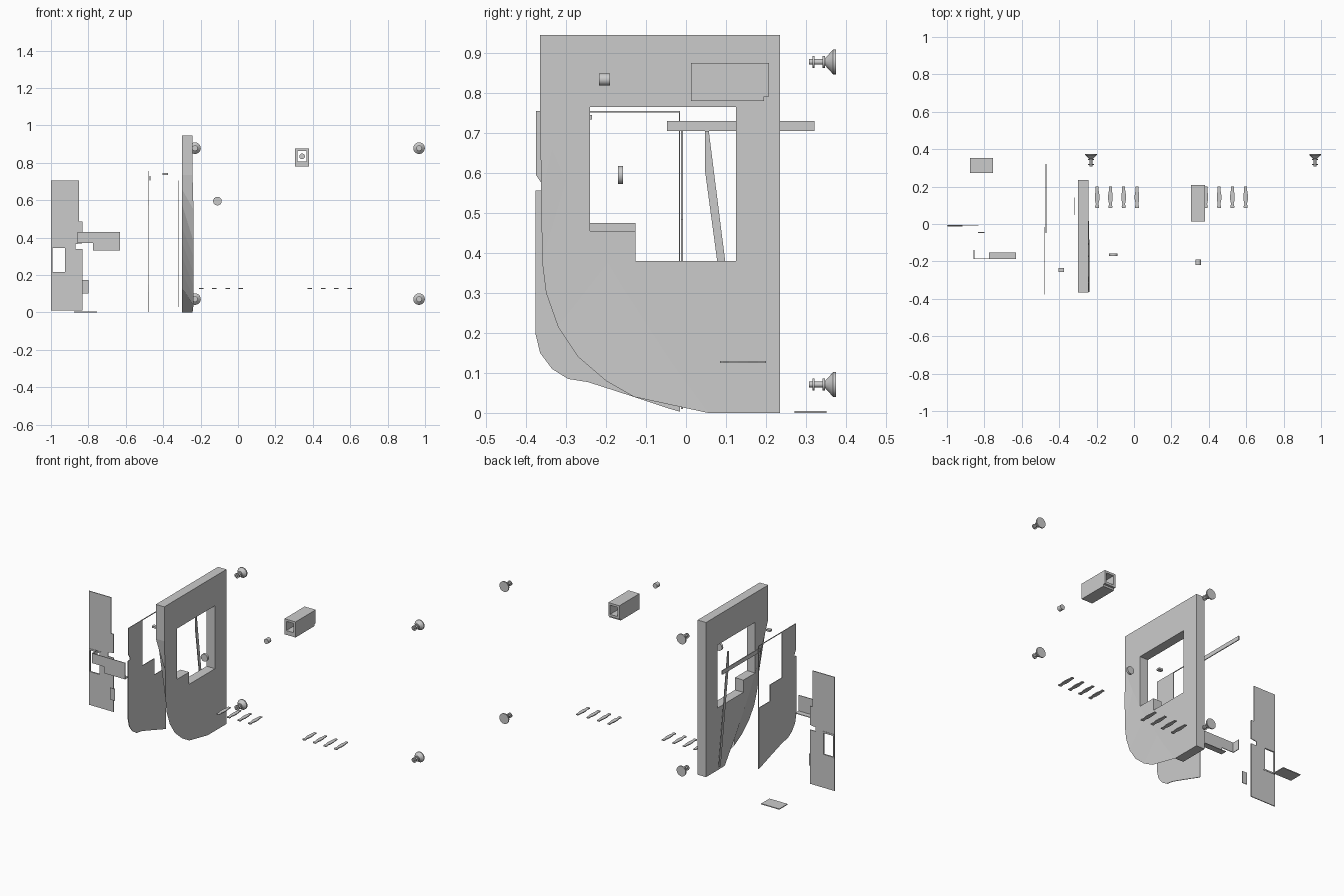
import bpy, bmesh, math
from mathutils import Vector

if "Cube" in bpy.data.objects:
    bpy.data.objects.remove(bpy.data.objects["Cube"])


def place(axis, u, v, d):
    """Put profile point (u, v) at depth d along the chosen axis."""
    return {"x": (d, u, v), "y": (u, d, v), "z": (u, v, d)}[axis]


def finish(name, bm):
    bmesh.ops.recalc_face_normals(bm, faces=bm.faces)
    mesh = bpy.data.meshes.new(name)
    bm.to_mesh(mesh)
    bm.free()
    obj = bpy.data.objects.new(name, mesh)
    bpy.context.collection.objects.link(obj)
    return obj


def prism(name, axis, profile, start, end):
    bm = bmesh.new()
    face = bm.faces.new([bm.verts.new(place(axis, u, v, start)) for u, v in profile])
    moved = bmesh.ops.extrude_face_region(bm, geom=[face])["geom"]
    shift = Vector(place(axis, 0, 0, end - start))
    bmesh.ops.translate(bm, vec=shift, verts=[g for g in moved if isinstance(g, bmesh.types.BMVert)])
    return finish(name, bm)


def rect(u0, u1, v0, v1):
    return [(u0, v0), (u1, v0), (u1, v1), (u0, v1)]


def cut(obj, axis, profile, start, end):
    cutter = prism("cutter", axis, profile, start, end)
    cutter.hide_render = True
    mod = obj.modifiers.new("opening", "BOOLEAN")
    mod.operation, mod.solver, mod.object = "DIFFERENCE", "EXACT", cutter
    bpy.context.view_layer.objects.active = obj
    bpy.ops.object.modifier_apply(modifier=mod.name)
    bpy.data.objects.remove(cutter)


def lathe(name, profile, x, z, sides=24):
    """Turn (y, radius) points about an axis along y."""
    bm = bmesh.new()
    rings = []
    for y, r in profile:
        ring = []
        for i in range(sides):
            a = math.tau * i / sides
            ring.append(bm.verts.new((x + r * math.cos(a), y, z + r * math.sin(a))))
        rings.append(ring)
    for a, b in zip(rings, rings[1:]):
        for i in range(sides):
            j = (i + 1) % sides
            bm.faces.new((a[i], a[j], b[j], b[i]))
    bm.faces.new(rings[0])
    bm.faces.new(rings[-1])
    obj = finish(name, bm)
    bpy.ops.object.select_all(action="DESELECT")
    obj.select_set(True)
    bpy.context.view_layer.objects.active = obj
    bpy.ops.object.shade_smooth_by_angle(angle=math.radians(35))
    return obj


# Thick door panel: rounded outer skin, edge chamfered back to a diagonal crease
crease = [(-.365, .735), (-.335, .66), (-.3, .58), (-.24, .455), (-.195, .375),
          (-.15, .3), (-.095, .215), (-.04, .13), (.055, 0)]
rounded = [(-.365, .735), (-.362, .55), (-.36, .38), (-.35, .3), (-.32, .215),
           (-.27, .14), (-.2, .08), (-.13, .04), (.055, 0)]
corners = [(.235, 0), (.235, .945), (-.365, .945)]
INNER, OUTER, FLARE = -.3, -.243, -.238
bm = bmesh.new()
back = [bm.verts.new((INNER, y, z)) for y, z in crease + corners]
front = [bm.verts.new((OUTER, y, z)) for y, z in crease + corners]
last = len(crease) - 1
lip = [front[0]] + [bm.verts.new((FLARE, y, z)) for y, z in rounded[1:-1]] + [front[last]]
bm.faces.new(back)
bm.faces.new(front)
for i in range(last):
    for side in (front, back):
        quad = [side[i], side[i + 1], lip[i + 1], lip[i]]
        bm.faces.new(list(dict.fromkeys(quad)))
for i in range(last, len(back)):
    j = (i + 1) % len(back)
    bm.faces.new((back[i], back[j], front[j], front[i]))
door_panel = finish("door_panel", bm)
cut(door_panel, "x", [(-.24, .455), (-.126, .455), (-.126, .38), (.125, .38),
                      (.125, .765), (-.24, .765)], -.4, -.1)

# Thin inner door skin with a notch and a stepped window
door_skin = prism("door_skin", "x", [
    (-.015, .003), (-.015, .755), (-.375, .755), (-.375, .595), (-.36, .572),
    (-.36, .556), (-.377, .556), (-.377, .2), (-.365, .15), (-.335, .11),
    (-.295, .085), (-.245, .077), (-.13, .04), (-.04, .01)], -.482, -.478)
cut(door_skin, "x", [(-.24, .475), (-.126, .475), (-.126, .375), (-.018, .375),
                     (-.018, .751), (-.24, .751)], -.6, -.4)

# Window rail, slanted channel and small catch
prism("window_rail", "x", rect(-.047, .322, .705, .73), -.472, -.467)
prism("slanted_channel", "x", [(.047, .705), (.057, .705), (.098, .38), (.142, .03),
                               (.125, .03), (.078, .38), (.047, .61)], -.322, -.318)
prism("small_catch", "y", rect(-.403, -.375, .734, .745), -.257, -.235)

# Flat side plate with cut-outs and a raised opening frame
side_plate = prism("side_plate", "y", [
    (-1, .01), (-.832, .01), (-.832, .34), (-.87, .34), (-.87, .365), (-.832, .37),
    (-.832, .485), (-.85, .485), (-.85, .705), (-1, .705)], -.012, -.007)
cut(side_plate, "y", rect(-.992, -.925, .215, .345), -.1, .1)
opening_frame = prism("opening_frame", "y", rect(-.998, -.917, .207, .355), -.014, -.005)
cut(opening_frame, "y", rect(-.992, -.925, .215, .345), -.1, .1)
prism("side_tab", "y", rect(-.833, -.8, .1, .172), -.047, -.043)

# Folded bracket: face, end tab and bottom flange
prism("bracket_face", "y", [(-.855, .37), (-.775, .37), (-.775, .33), (-.632, .33),
                            (-.632, .43), (-.855, .43)], -.188, -.184)
prism("bracket_end_tab", "x", rect(-.188, -.138, .37, .43), -.857, -.853)
prism("bracket_flange", "z", rect(-.775, -.632, -.188, -.152), .33, .334)

# Floor plate
prism("floor_plate", "z", rect(-.877, -.755, .272, .352), 0, .005)

# Square tube with base strip, and the plug ahead of it
square_tube = prism("square_tube", "y", rect(.305, .38, .792, .875), .013, .208)
cut(square_tube, "y", rect(.318, .367, .806, .862), -.1, .4)
prism("tube_base", "y", rect(.305, .38, .78, .792), .013, .195)
lathe("tube_plug", [(-.218, .015), (-.19, .015)], .343, .834)

# Round knob
lathe("round_knob", [(-.17, .023), (-.157, .023)], -.11, .595)

# Push fasteners at the four corners
fastener = [(.308, .007), (.316, .007), (.316, .015), (.322, .015), (.322, .007),
            (.341, .007), (.341, .015), (.348, .015), (.348, .009), (.368, .031),
            (.375, .031)]
for x in (-.23, .968):
    for z in (.071, .878):
        lathe("push_fastener", fastener, x, z)

# Two rows of flat spring clips
half = [(.2, .008), (.18, .008), (.155, .012), (.13, .012), (.107, .007), (.092, .011),
        (.085, .009)]
for row_x in (-.197, .384):
    for i in range(4):
        cx = row_x + i * .071
        outline = [(cx + w, y) for y, w in half] + [(cx - w, y) for y, w in reversed(half)]
        prism("spring_clip", "z", outline, .125, .13)
